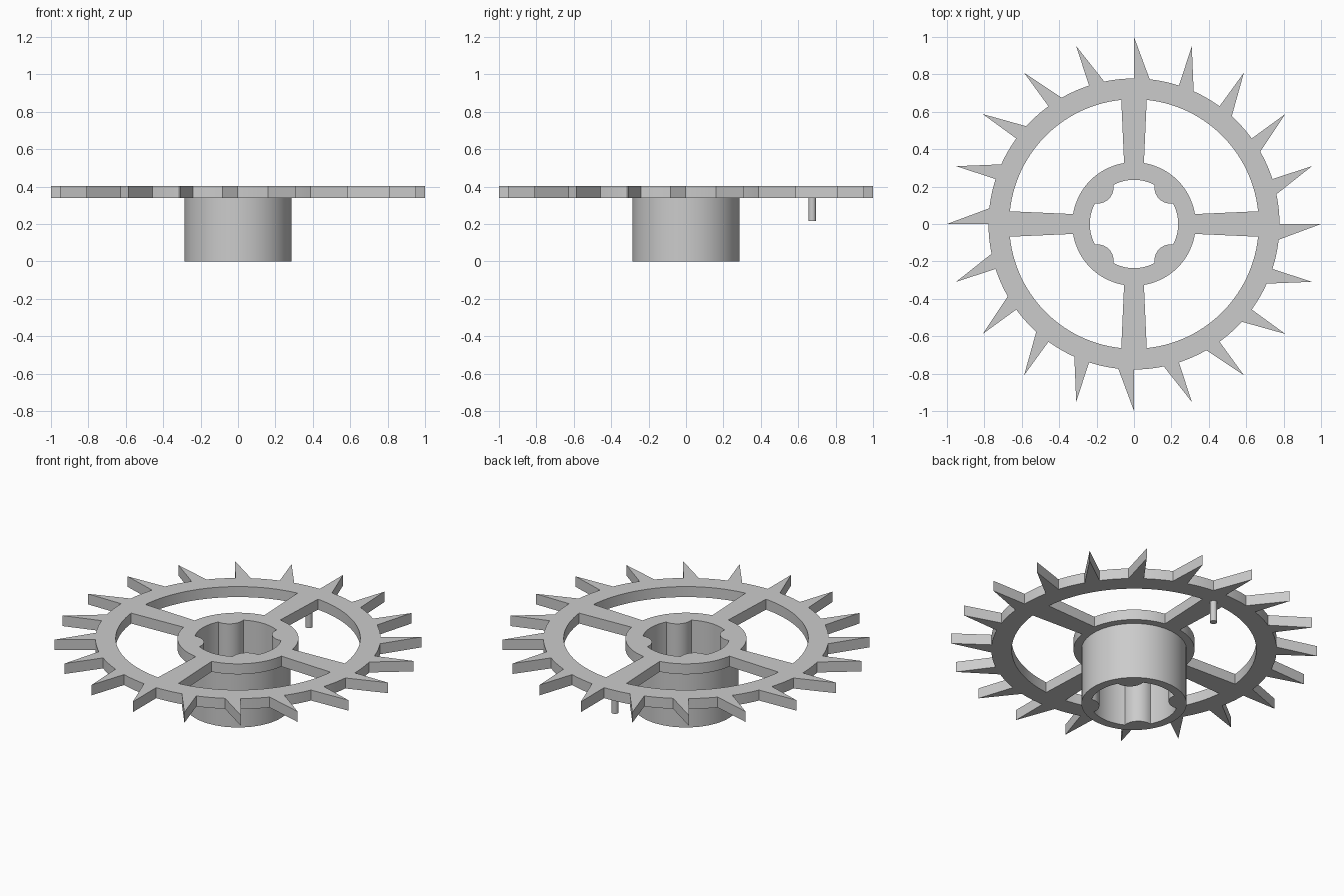
import bpy, bmesh
from math import sin, cos, pi, radians, asin, atan2, sqrt

cube = bpy.data.objects.get("Cube")
if cube:
    bpy.data.objects.remove(cube, do_unlink=True)

grey = bpy.data.materials.new("plain grey")
grey.use_nodes = True
grey.diffuse_color = (0.6, 0.6, 0.6, 1)
grey.node_tree.nodes["Principled BSDF"].inputs["Base Color"].default_value = (0.6, 0.6, 0.6, 1)


def arc(r, a, b, n, cx=0, cy=0):
    """Points along an arc from angle a to angle b."""
    return [(cx + r * cos(a + (b - a) * i / n), cy + r * sin(a + (b - a) * i / n))
            for i in range(n + 1)]


def circle(r, n):
    return arc(r, 0, 2 * pi, n)[:-1]


def plate(name, loops, z0, z1):
    """Extrude an outline with holes between two heights."""
    curve = bpy.data.curves.new(name, 'CURVE')
    curve.dimensions = '2D'
    curve.fill_mode = 'BOTH'
    curve.extrude = (z1 - z0) / 2
    for loop in loops:
        spline = curve.splines.new('POLY')
        spline.points.add(len(loop) - 1)
        for point, (x, y) in zip(spline.points, loop):
            point.co = (x, y, 0, 1)
        spline.use_cyclic_u = True
    helper = bpy.data.objects.new(name + "_outline", curve)
    bpy.context.collection.objects.link(helper)
    graph = bpy.context.evaluated_depsgraph_get()
    mesh = bpy.data.meshes.new_from_object(helper.evaluated_get(graph))
    bpy.data.objects.remove(helper, do_unlink=True)

    bm = bmesh.new()
    bm.from_mesh(mesh)
    bmesh.ops.remove_doubles(bm, verts=bm.verts, dist=1e-5)
    bmesh.ops.recalc_face_normals(bm, faces=bm.faces)
    bmesh.ops.translate(bm, verts=bm.verts, vec=(0, 0, (z0 + z1) / 2))
    bm.to_mesh(mesh)
    bm.free()
    mesh.materials.clear()
    mesh.materials.append(grey)
    obj = bpy.data.objects.new(name, mesh)
    bpy.context.collection.objects.link(obj)
    bpy.ops.object.select_all(action='DESELECT')
    obj.select_set(True)
    bpy.context.view_layer.objects.active = obj
    bpy.ops.object.shade_smooth_by_angle(angle=radians(25))
    return obj


# Toothed outer edge: each tooth has one radial flank and one sloping flank
TEETH, RIM = 20, 0.778
step = 2 * pi / TEETH
outline = []
for i in range(TEETH):
    a = i * step
    outline.append((cos(a), sin(a)))
    outline += arc(RIM, a, a + step - radians(6.2), 6)

# Four windows leaving tapered spokes
RING, INNER = 0.33, 0.667
near, far = asin(0.053 / RING), asin(0.068 / INNER)
windows = []
for i in range(4):
    a, b = i * pi / 2, (i + 1) * pi / 2
    windows.append(arc(INNER, a + far, b - far, 28) + arc(RING, b - near, a + near, 20))

# Bore with four rounded lobes pointing inward on the diagonals
BORE, LOBE, CENTRE = 0.236, 0.0855, 0.2755
along = (BORE**2 + CENTRE**2 - LOBE**2) / (2 * CENTRE)
side = sqrt(BORE**2 - along**2)
half = atan2(side, along)
sweep = atan2(side, CENTRE - along)
bore = []
for i in range(4):
    d = pi / 4 + i * pi / 2
    bore += arc(LOBE, d + pi + sweep, d + pi - sweep, 12,
                CENTRE * cos(d), CENTRE * sin(d))
    bore += arc(BORE, d + half, d + pi / 2 - half, 14)[1:-1]

plate("toothed_wheel", [outline, bore] + windows, 0.34, 0.403)
plate("hub_sleeve", [circle(0.287, 72), bore], 0, 0.34)

# Small pin below the rim at the back
pin = plate("drive_pin", [circle(0.02, 24)], 0.215, 0.345)
pin.location.y = 0.675
